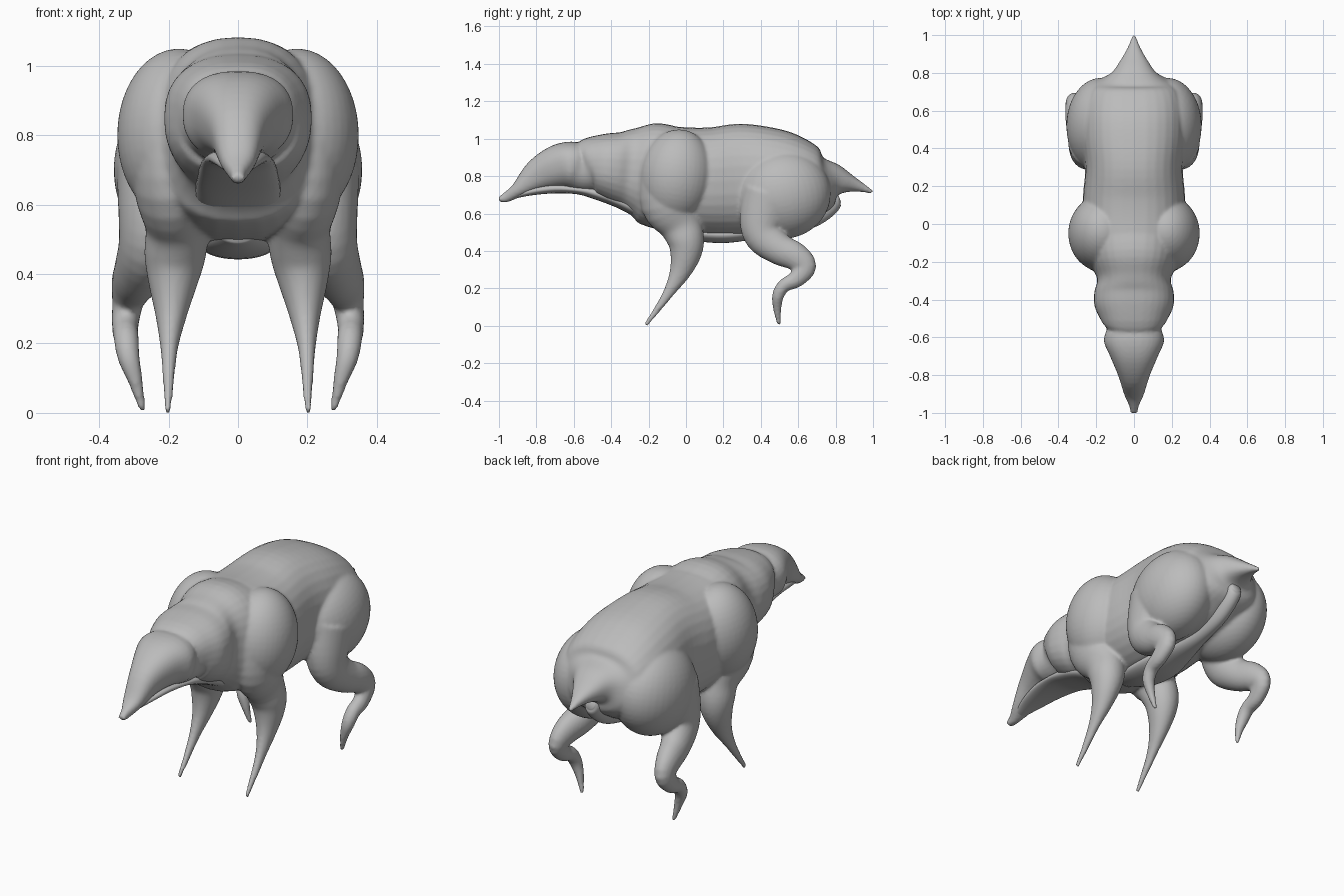
import bpy, bmesh, math
from mathutils import Vector, Matrix

if "Cube" in bpy.data.objects:
    bpy.data.objects.remove(bpy.data.objects["Cube"])

hide = bpy.data.materials.new("grey hide")
hide.diffuse_color = (0.5, 0.5, 0.5, 1)
hide.use_nodes = True
hide.node_tree.nodes["Principled BSDF"].inputs["Base Color"].default_value = hide.diffuse_color


def catmull(pts, steps=4):
    """Smoothly resample a list of equal-length tuples."""
    out, n = [], len(pts)
    for i in range(n - 1):
        p = [pts[max(i - 1, 0)], pts[i], pts[i + 1], pts[min(i + 2, n - 1)]]
        for s in range(steps):
            t = s / steps
            out.append([0.5 * (2 * b + (c - a) * t + (2 * a - 5 * b + 4 * c - d) * t * t
                               + (3 * b - a - 3 * c + d) * t ** 3) for a, b, c, d in zip(*p)])
    out.append(list(pts[-1]))
    return out


def loft(bm, pts, power=2.0, mirror=False, seg=32):
    """Closed tube through (x, y, z, sideways radius, other radius)."""
    pts = catmull(pts)
    for sx in ((1, -1) if mirror else (1,)):
        rings = []
        for i, p in enumerate(pts):
            a, b = pts[max(i - 1, 0)], pts[min(i + 1, len(pts) - 1)]
            t = (Vector(b[:3]) - Vector(a[:3])).normalized()
            side = Vector((1, 0, 0))
            side = (side - t * side.dot(t)).normalized()
            up = side.cross(t)
            ring = []
            for k in range(seg):
                ang = 2 * math.pi * k / seg
                c, s = math.cos(ang), math.sin(ang)
                u = math.copysign(abs(c) ** (2 / power), c) * max(p[3], 0.004)
                v = math.copysign(abs(s) ** (2 / power), s) * max(p[4], 0.004)
                q = Vector(p[:3]) + side * u + up * v
                ring.append(bm.verts.new((q.x * sx, q.y, q.z)))
            rings.append(ring)
        for r0, r1 in zip(rings, rings[1:]):
            for k in range(seg):
                bm.faces.new((r0[k], r0[(k + 1) % seg], r1[(k + 1) % seg], r1[k]))
        bm.faces.new(rings[0])
        bm.faces.new(rings[-1])


def blob(bm, centre, radii, tilt=0):
    """Mirrored pair of muscle ellipsoids."""
    for sx in (1, -1):
        m = (Matrix.Translation((centre[0] * sx, centre[1], centre[2]))
             @ Matrix.Rotation(math.radians(tilt), 4, 'X') @ Matrix.Diagonal((*radii, 1)))
        bmesh.ops.create_uvsphere(bm, u_segments=40, v_segments=24, radius=1, matrix=m)


def finish(bm, name, fuse=None):
    bmesh.ops.recalc_face_normals(bm, faces=bm.faces[:])
    for f in bm.faces:
        f.smooth = True
    me = bpy.data.meshes.new(name)
    bm.to_mesh(me)
    bm.free()
    me.materials.append(hide)
    ob = bpy.data.objects.new(name, me)
    bpy.context.collection.objects.link(ob)
    if fuse:
        r = ob.modifiers.new("fuse", 'REMESH')
        r.mode, r.voxel_size, r.use_smooth_shade = 'VOXEL', fuse, True
        s = ob.modifiers.new("soften", 'SMOOTH')
        s.factor, s.iterations = 0.5, 5
    return ob


def trunk(rows):
    """(y, top, bottom, half width) rows to loft points."""
    return [(0, y, (t + b) / 2, w, (t - b) / 2) for y, t, b, w in rows]


# head, torso and tail with the limbs fused into one skin
body = bmesh.new()
loft(body, trunk([
    (-1.0, .69, .66, .018), (-.96, .715, .66, .026), (-.90, .765, .685, .052),
    (-.80, .885, .715, .082), (-.70, .96, .73, .125), (-.62, .985, .73, .16),
    (-.55, .975, .71, .145), (-.50, 1.01, .70, .18), (-.43, 1.03, .675, .21),
    (-.36, 1.04, .645, .21), (-.29, 1.06, .61, .195), (-.20, 1.09, .55, .235),
    (-.10, 1.07, .51, .26), (.02, 1.06, .49, .27), (.15, 1.062, .48, .27),
    (.30, 1.08, .48, .258), (.45, 1.06, .50, .275), (.58, 1.02, .52, .275),
    (.68, .97, .56, .255), (.74, .92, .61, .21), (.80, .87, .68, .12),
    (.86, .82, .71, .075), (.93, .77, .715, .035), (1.0, .722, .705, .008)]), 2.35)
blob(body, (.17, -.05, .80), (.178, .20, .25), -8)      # shoulders
blob(body, (.175, .52, .70), (.183, .255, .235), 12)    # thighs

# front legs
loft(body, [(.19, -.09, .78, .12, .16), (.19, -.09, .65, .11, .15), (.175, -.03, .54, .092, .115),
            (.182, .00, .45, .088, .098), (.188, -.005, .37, .07, .08), (.193, -.035, .28, .045, .055),
            (.198, -.085, .19, .026, .032), (.20, -.145, .10, .017, .02),
            (.202, -.215, .005, .010, .011)], mirror=True)

# hind legs, folded back at the hock
loft(body, [(.24, .45, .70, .11, .15), (.245, .41, .57, .10, .125), (.26, .42, .48, .085, .105),
            (.285, .50, .41, .072, .085), (.305, .585, .37, .06, .075), (.318, .635, .315, .045, .062),
            (.325, .59, .25, .038, .046), (.322, .525, .215, .036, .036), (.315, .492, .16, .032, .032),
            (.295, .488, .09, .021, .022), (.274, .497, .005, .009, .010)], mirror=True)
finish(body, "body_with_legs", 0.009)

# lower jaw and throat
jaw = bmesh.new()
loft(jaw, trunk([(-.92, .71, .68, .025), (-.82, .74, .698, .06), (-.70, .76, .708, .085),
                 (-.58, .75, .703, .10), (-.48, .74, .675, .11), (-.36, .70, .63, .12),
                 (-.25, .66, .575, .12), (-.15, .62, .53, .09)]), 2.3)
finish(jaw, "lower_jaw")

# belly keel running back to the flap under the tail
keel = bmesh.new()
loft(keel, trunk([(-.06, .56, .49, .05), (.05, .54, .455, .10), (.2, .53, .442, .11),
                  (.35, .54, .46, .085), (.52, .58, .485, .05), (.66, .64, .52, .045),
                  (.75, .69, .575, .045), (.80, .72, .63, .04), (.82, .71, .66, .025)]))
finish(keel, "belly_keel")
